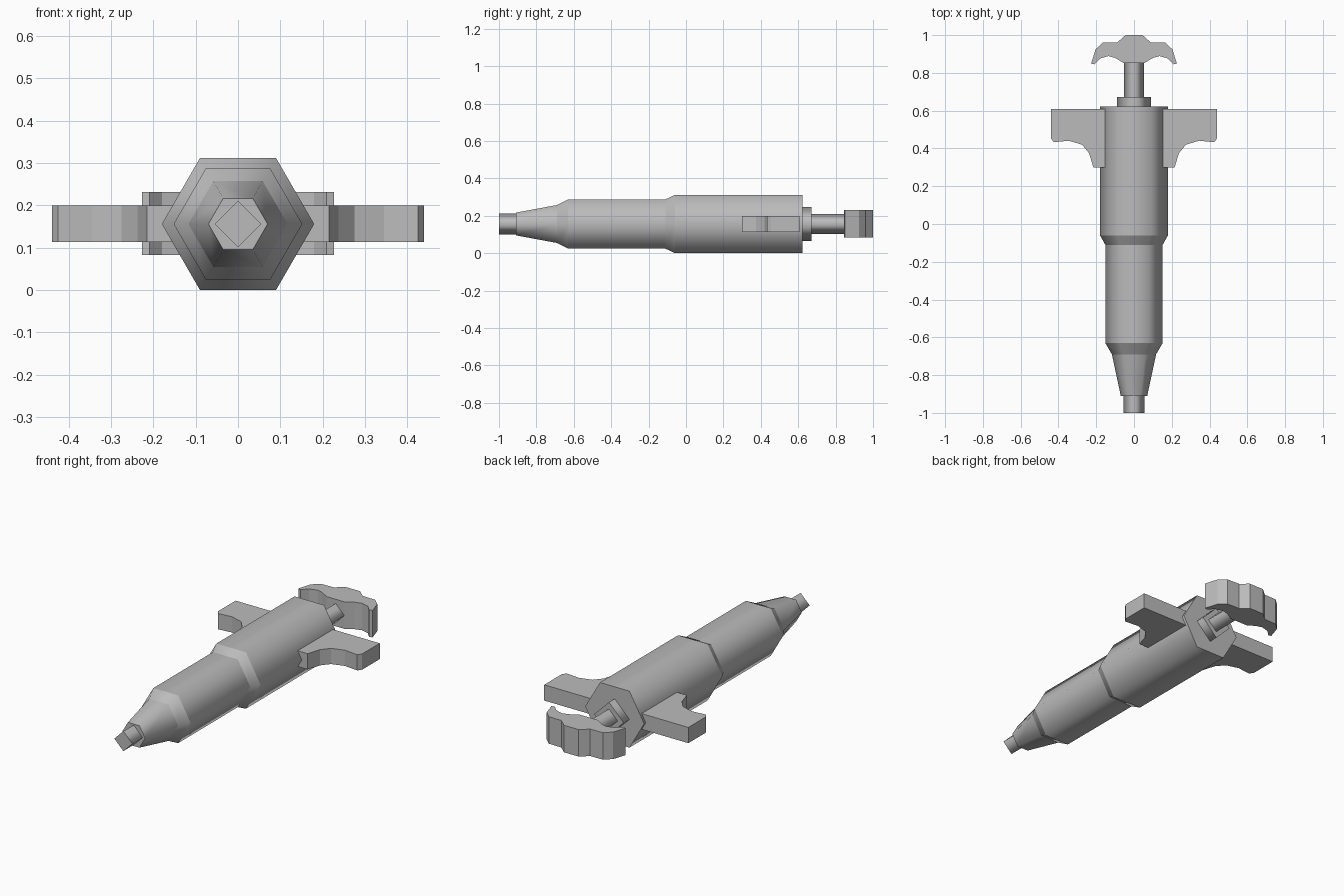
import bpy, bmesh, math

if "Cube" in bpy.data.objects:
    bpy.data.objects.remove(bpy.data.objects["Cube"])

AXIS_Z = 0.156  # height of the long axis

grey = bpy.data.materials.new("plain grey")
grey.diffuse_color = (0.5, 0.5, 0.5, 1)
grey.use_nodes = True
grey.node_tree.nodes["Principled BSDF"].inputs["Base Color"].default_value = grey.diffuse_color


def finish(name, bm):
    bmesh.ops.recalc_face_normals(bm, faces=bm.faces)
    mesh = bpy.data.meshes.new(name)
    bm.to_mesh(mesh)
    bm.free()
    mesh.materials.append(grey)
    obj = bpy.data.objects.new(name, mesh)
    bpy.context.collection.objects.link(obj)
    return obj


def turned(name, sides, profile):
    """Closed solid along y from (y, radius) rings; smooth around, sharp at each ring."""
    bm = bmesh.new()
    rings = []
    for y, r in profile:
        angles = [2 * math.pi * i / sides for i in range(sides)]
        rings.append([bm.verts.new((r * math.cos(a), y, AXIS_Z + r * math.sin(a)))
                      for a in angles])
    for a, b in zip(rings, rings[1:]):
        for i in range(sides):
            j = (i + 1) % sides
            bm.faces.new((a[i], a[j], b[j], b[i])).smooth = True
    bm.faces.new(rings[0])
    bm.faces.new(rings[-1])
    for ring in rings:
        for i in range(sides):
            bm.edges.get((ring[i], ring[(i + 1) % sides])).smooth = False
    return finish(name, bm)


def plate(name, outline, z0, z1):
    """Flat outline in x, y extruded from z0 to z1."""
    bm = bmesh.new()
    face = bm.faces.new([bm.verts.new((x, y, z0)) for x, y in outline])
    top = bmesh.ops.extrude_face_region(bm, geom=[face])["geom"]
    verts = [v for v in top if isinstance(v, bmesh.types.BMVert)]
    bmesh.ops.translate(bm, verts=verts, vec=(0, 0, z1 - z0))
    return finish(name, bm)


def mirrored(points):
    return [(-x, y) for x, y in reversed(points)]


# Six-sided barrel with stepped shoulders and tapered nose
turned("barrel", 6, [(-0.91, 0.07), (-0.69, 0.117), (-0.63, 0.152),
                     (-0.11, 0.152), (-0.06, 0.18), (0.622, 0.18)])

# Four-sided nozzle, rear collar and plunger rod
turned("nozzle", 4, [(-1.0, 0.055), (-0.89, 0.055)])
turned("rear_collar", 4, [(0.60, 0.09), (0.672, 0.09)])
turned("plunger_rod", 4, [(0.65, 0.053), (0.87, 0.053)])

# Curved thumb handle
half = [(0.045, 1.0), (0.088, 0.962), (0.165, 0.96), (0.203, 0.925),
        (0.227, 0.85), (0.209, 0.845), (0.18, 0.876), (0.135, 0.889),
        (0.10, 0.879), (0.055, 0.852)]
plate("thumb_handle", half + mirrored(half), 0.083, 0.232)

# Finger grips on both sides
grip = [(0.12, 0.608), (0.44, 0.608), (0.44, 0.455), (0.425, 0.433),
        (0.345, 0.441), (0.275, 0.42), (0.238, 0.375), (0.215, 0.30), (0.12, 0.30)]
plate("right_finger_grip", grip, 0.113, 0.20)
plate("left_finger_grip", mirrored(grip), 0.113, 0.20)
